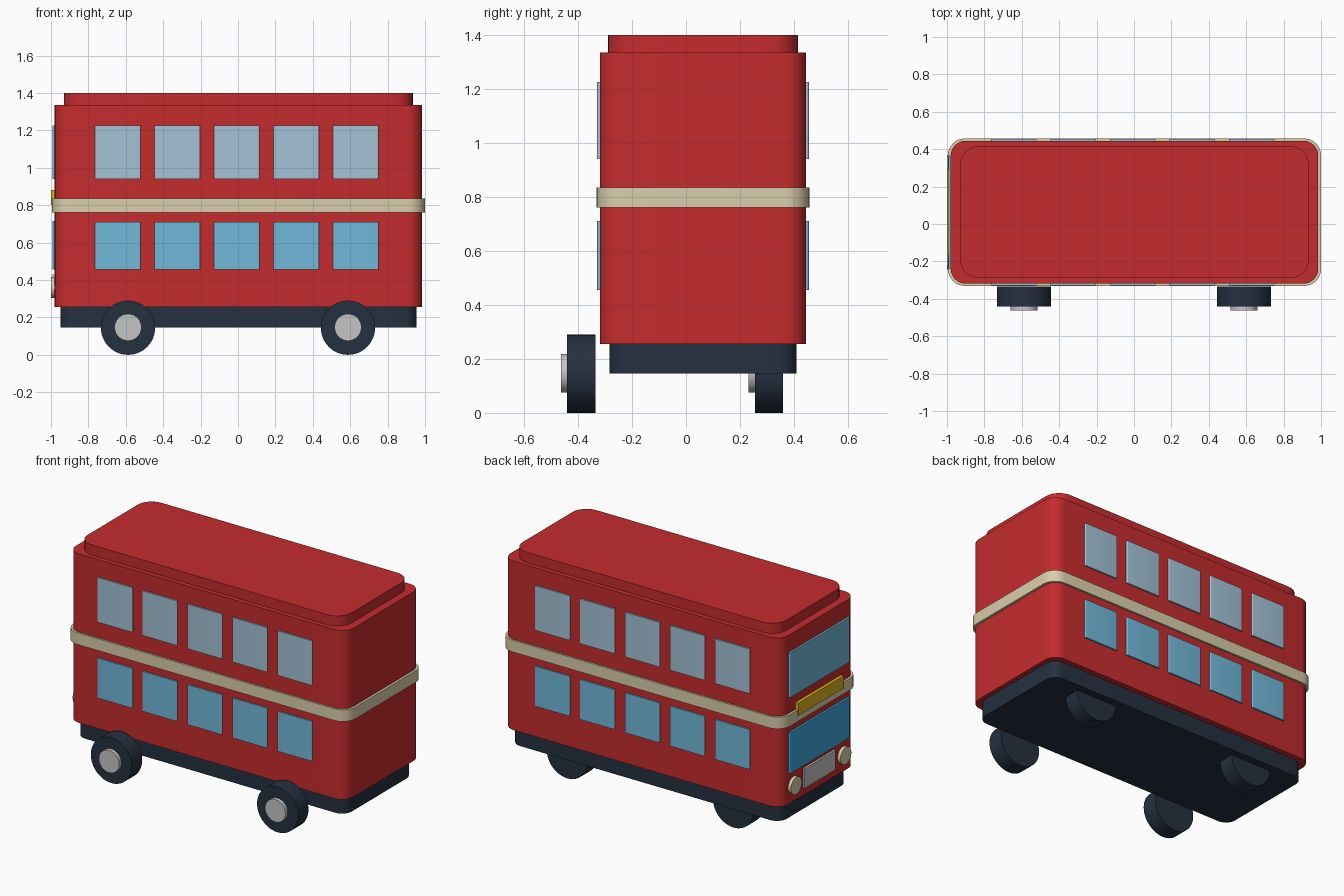
import bpy
import bmesh
import math
from mathutils import Matrix, Vector

cube = bpy.data.objects.get("Cube")
if cube:
    bpy.data.objects.remove(cube, do_unlink=True)


def material(name, r, g, b):
    m = bpy.data.materials.new(name)
    m.use_nodes = True
    m.diffuse_color = (r, g, b, 1)
    m.node_tree.nodes["Principled BSDF"].inputs["Base Color"].default_value = (r, g, b, 1)
    return m


RED = material("bus red", 0.56, 0.025, 0.027)
NAVY = material("dark navy", 0.018, 0.03, 0.051)
CREAM = material("cream", 0.69, 0.62, 0.41)
GREY = material("light grey", 0.56, 0.56, 0.56)
PALE = material("pale glass", 0.366, 0.546, 0.672)
SKY = material("sky glass", 0.165, 0.485, 0.70)
DEEP = material("deep glass", 0.045, 0.40, 0.72)
YELLOW = material("sign yellow", 0.72, 0.44, 0.012)


def finish(bm, name, mat):
    mesh = bpy.data.meshes.new(name)
    bm.to_mesh(mesh)
    bm.free()
    mesh.materials.append(mat)
    ob = bpy.data.objects.new(name, mesh)
    bpy.context.collection.objects.link(ob)
    bpy.ops.object.select_all(action="DESELECT")
    ob.select_set(True)
    bpy.context.view_layer.objects.active = ob
    bpy.ops.object.shade_smooth_by_angle(angle=math.radians(35))
    return ob


def box(name, x, y, z, mat, radius=0.0):
    """Box from (min, max) ranges, with rounded upright edges."""
    bm = bmesh.new()
    bmesh.ops.create_cube(bm, size=1)
    size = Vector((x[1] - x[0], y[1] - y[0], z[1] - z[0]))
    centre = Vector((sum(x), sum(y), sum(z))) / 2
    bmesh.ops.transform(bm, matrix=Matrix.Translation(centre) @ Matrix.Diagonal(size).to_4x4(),
                        verts=bm.verts)
    if radius:
        upright = [e for e in bm.edges if abs(e.verts[0].co.z - e.verts[1].co.z) > 1e-4]
        bmesh.ops.bevel(bm, geom=upright, offset=radius, segments=8,
                        profile=0.5, affect="EDGES")
    return finish(bm, name, mat)


def disc(name, centre, radius, depth, axis, mat):
    bm = bmesh.new()
    turn = Vector((0, 0, 1)).rotation_difference(Vector(axis)).to_matrix().to_4x4()
    bmesh.ops.create_cone(bm, cap_ends=True, segments=48, radius1=radius, radius2=radius,
                          depth=depth, matrix=Matrix.Translation(centre) @ turn)
    return finish(bm, name, mat)


MID = 0.063  # centre line of the body across its width


def across(half):
    return (MID - half, MID + half)


# Body, roof, trim band and chassis
box("body", (-0.98, 0.985), across(0.382), (0.255, 1.335), RED, 0.08)
box("roof", (-0.93, 0.935), across(0.352), (1.33, 1.40), RED, 0.1)
box("trim_band", (-0.995, 1.0), across(0.394), (0.76, 0.835), CREAM, 0.09)
box("chassis", (-0.95, 0.955), across(0.346), (0.145, 0.26), NAVY, 0.07)

# Side windows on both decks
for i in range(5):
    cx = -0.643 + 0.318 * i
    for side, y in (("right", (-0.329, -0.312)), ("left", (0.438, 0.455))):
        span = (cx - 0.122, cx + 0.122)
        box(f"lower_window_{side}_{i}", span, y, (0.455, 0.71), SKY, 0.006)
        box(f"upper_window_{side}_{i}", span, y, (0.94, 1.225), PALE, 0.006)

# Driving end: windscreens, sign, grille and lamps
end = (-0.993, -0.97)
box("upper_windscreen", end, across(0.302), (0.94, 1.225), SKY, 0.006)
box("lower_windscreen", end, across(0.302), (0.455, 0.715), DEEP, 0.006)
box("destination_sign", (-1.0, -0.97), across(0.23), (0.80, 0.88), YELLOW)
box("grille", end, across(0.157), (0.305, 0.43), GREY)
for side, offset in (("a", -0.25), ("b", 0.25)):
    disc(f"headlamp_{side}", (-0.985, MID + offset, 0.36), 0.055, 0.03, (1, 0, 0), CREAM)

# Wheels, each with its hub on the -y face
for end_name, x in (("leading", -0.588), ("trailing", 0.588)):
    for side, y in (("near", -0.3875), ("far", 0.3075)):
        disc(f"{end_name}_{side}_wheel", (x, y, 0.145), 0.145, 0.105, (0, 1, 0), NAVY)
        disc(f"{end_name}_{side}_hub", (x, y - 0.06, 0.147), 0.072, 0.032, (0, 1, 0), GREY)
